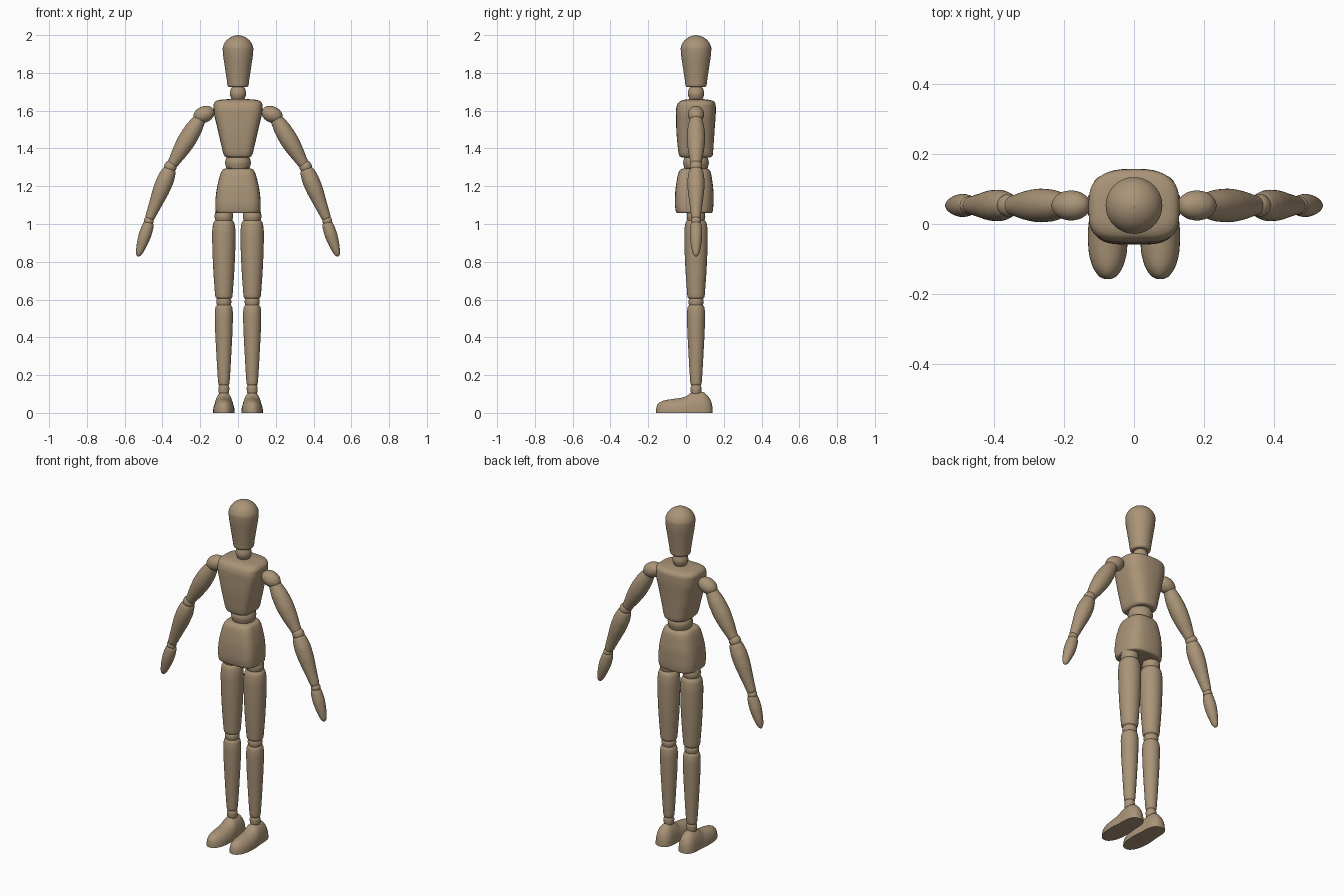
import bpy, math
from mathutils import Vector, Matrix

wood = bpy.data.materials.new("tan_wood")
wood.diffuse_color = (0.40, 0.295, 0.185, 1)
SEG, SUB = 40, 5
CY = 0.053  # depth of the body axis


def smooth_rows(rows):
    """Monotone curve through the profile rows (no overshoot)."""
    h = [max(math.dist(a, b), 1e-6) for a, b in zip(rows, rows[1:])]
    dim, n = len(rows[0]), len(rows)
    d = [[(b[k] - a[k]) / s for k in range(dim)] for a, b, s in zip(rows, rows[1:], h)]

    def tangent(i, k):
        if i == 0 or i == n - 1:
            return d[0 if i == 0 else -1][k]
        p, q = d[i - 1][k], d[i][k]
        return 0 if p * q <= 0 else 2 * p * q / (p + q)
    out = [rows[0]]
    for i in range(n - 1):
        for j in range(1, SUB + 1):
            u = j / SUB
            a, b = 2*u**3 - 3*u*u + 1, u**3 - 2*u*u + u
            c, e = 3*u*u - 2*u**3, u**3 - u*u
            out.append([a * rows[i][k] + b * h[i] * tangent(i, k) + c * rows[i+1][k]
                        + e * h[i] * tangent(i+1, k) for k in range(dim)])
    return out


def loft(name, rows, section, mirror=False, matrix=Matrix()):
    rings = [section(r) for r in smooth_rows(rows)]
    n = len(rings[0])
    verts = [matrix @ Vector(p) for ring in rings for p in ring]
    faces = [(i*n + j, i*n + (j+1) % n, (i+1)*n + (j+1) % n, (i+1)*n + j)
             for i in range(len(rings) - 1) for j in range(n)]
    faces += [tuple(reversed(range(n))), tuple(range((len(rings)-1)*n, len(rings)*n))]
    me = bpy.data.meshes.new(name)
    me.from_pydata(verts, [], faces)
    me.materials.append(wood)
    ob = bpy.data.objects.new(name, me)
    bpy.context.collection.objects.link(ob)
    bpy.ops.object.select_all(action='DESELECT')
    ob.select_set(True)
    bpy.context.view_layer.objects.active = ob
    bpy.ops.object.shade_smooth_by_angle(angle=math.radians(50))
    if mirror:
        ob.modifiers.new("mirror", 'MIRROR').use_mirror_merge = False
    return ob


def circle(r):  # row: (height, radius)
    return [(r[1] * math.cos(2*math.pi*i/SEG), r[1] * math.sin(2*math.pi*i/SEG), r[0])
            for i in range(SEG)]


def block(r):  # row: (z, half width, front y, back y), squarer in front
    pts, mid, half = [], (r[2] + r[3]) / 2, (r[3] - r[2]) / 2
    for i in range(SEG):
        a = 2 * math.pi * i / SEG
        c, s = math.cos(a), math.sin(a)
        e = 2 / (2.7 if s > 0 else 3.8)
        pts.append((r[1] * math.copysign(abs(c)**e, c),
                    mid + half * math.copysign(abs(s)**e, s), r[0]))
    return pts


def dome(r):  # foot row: (y, half width, height), flat underneath
    n = SEG // 2
    return [(-0.075 + r[1] * math.cos(math.pi*i/n), r[0],
             r[2] * math.sin(math.pi*i/n)**0.8 if 0 < i < n else 0)
            for i in range(n + 1)]


def turned(name, rows, x=0):
    return loft(name, rows, circle, x != 0, Matrix.Translation((x, CY, 0)))


def limb(name, a, b, prof):
    """Turned part between two (x, z) points; profile is (fraction, radius)."""
    A, B = Vector((a[0], CY, a[1])), Vector((b[0], CY, b[1]))
    v = B - A
    m = Matrix.Translation(A) @ v.to_track_quat('Z', 'Y').to_matrix().to_4x4()
    return loft(name, [(f * v.length, r) for f, r in prof], circle, True, m)


BALL = [((1 - math.cos(math.pi*i/8)) / 2, math.sin(math.pi*i/8)) for i in range(9)]


def ball(name, a, b, radius):
    return limb(name, a, b, [(f, max(s * radius, 1e-4)) for f, s in BALL])


# head and neck
turned("head", [(1.724, .001), (1.724, .045), (1.732, .055), (1.76, .059), (1.84, .071),
                (1.905, .080), (1.93, .081), (1.955, .073), (1.98, .052), (1.995, .024), (2.0, .001)])
turned("neck", [(1.645, .025), (1.665, .036), (1.69, .043), (1.715, .038), (1.73, .028)])

# torso, waist, pelvis
loft("chest", [(1.353, .001, .052, .054), (1.353, .06, -.022, .128), (1.362, .073, -.036, .141),
               (1.42, .089, -.045, .146), (1.52, .112, -.052, .153), (1.60, .129, -.053, .158),
               (1.63, .130, -.047, .157), (1.648, .120, -.034, .149), (1.657, .098, -.012, .125),
               (1.661, .05, .02, .09), (1.662, .001, .052, .054)], block)
turned("waist", [(1.28, .055), (1.30, .063), (1.325, .068), (1.345, .064), (1.365, .052)])
loft("pelvis", [(1.057, .001, .04, .042), (1.057, .108, -.045, .132), (1.065, .118, -.053, .141),
                (1.11, .120, -.059, .145), (1.17, .115, -.057, .145), (1.23, .103, -.049, .139),
                (1.27, .091, -.040, .132), (1.288, .080, -.029, .122), (1.295, .06, -.005, .10),
                (1.296, .001, .052, .054)], block)

# legs
LX = -0.075
turned("hip_joint", [(1.0, .035), (1.02, .045), (1.04, .049), (1.07, .044)], LX)
turned("thigh", [(.605, .001), (.605, .036), (.615, .045), (.66, .049), (.76, .056), (.88, .061),
                 (.95, .062), (.995, .058), (1.015, .050), (1.022, .038), (1.022, .001)], LX)
turned("knee", [(.56, .032), (.575, .038), (.59, .040), (.612, .034)], LX)
turned("shin", [(.145, .001), (.145, .022), (.153, .029), (.20, .033), (.32, .040), (.44, .046),
                (.52, .048), (.555, .045), (.568, .039), (.572, .03), (.572, .001)], LX)
turned("ankle", [(.095, .022), (.112, .028), (.13, .029), (.15, .024)], LX)
loft("foot", [(-.158, .006, .02), (-.153, .020, .040), (-.140, .033, .055), (-.115, .046, .066),
              (-.075, .055, .073), (-.03, .057, .079), (0, .055, .088), (.03, .052, .108),
              (.06, .051, .113), (.09, .049, .110), (.115, .042, .090), (.13, .032, .067),
              (.138, .018, .042), (.141, .005, .02)], dome, True)

# arms
ball("shoulder", (-.233, 1.557), (-.127, 1.603), .043)
limb("upper_arm", (-.197, 1.566), (-.355, 1.304),
     [(0, .001), (0, .020), (.02, .030), (.10, .037), (.28, .046), (.45, .048), (.65, .043),
      (.85, .033), (.97, .026), (1, .018), (1, .001)])
ball("elbow", (-.342, 1.335), (-.374, 1.27), .033)
limb("forearm", (-.360, 1.293), (-.470, 1.026),
     [(0, .001), (0, .024), (.025, .034), (.12, .041), (.25, .045), (.40, .044), (.65, .036),
      (.85, .029), (.98, .024), (1, .018), (1, .001)])
ball("wrist", (-.462, 1.042), (-.483, .99), .026)
limb("hand", (-.470, 1.010), (-.530, .828),
     [(0, .001), (0, .018), (.03, .026), (.15, .031), (.35, .033), (.55, .030), (.75, .024),
      (.90, .017), (.97, .010), (1, .001)])
